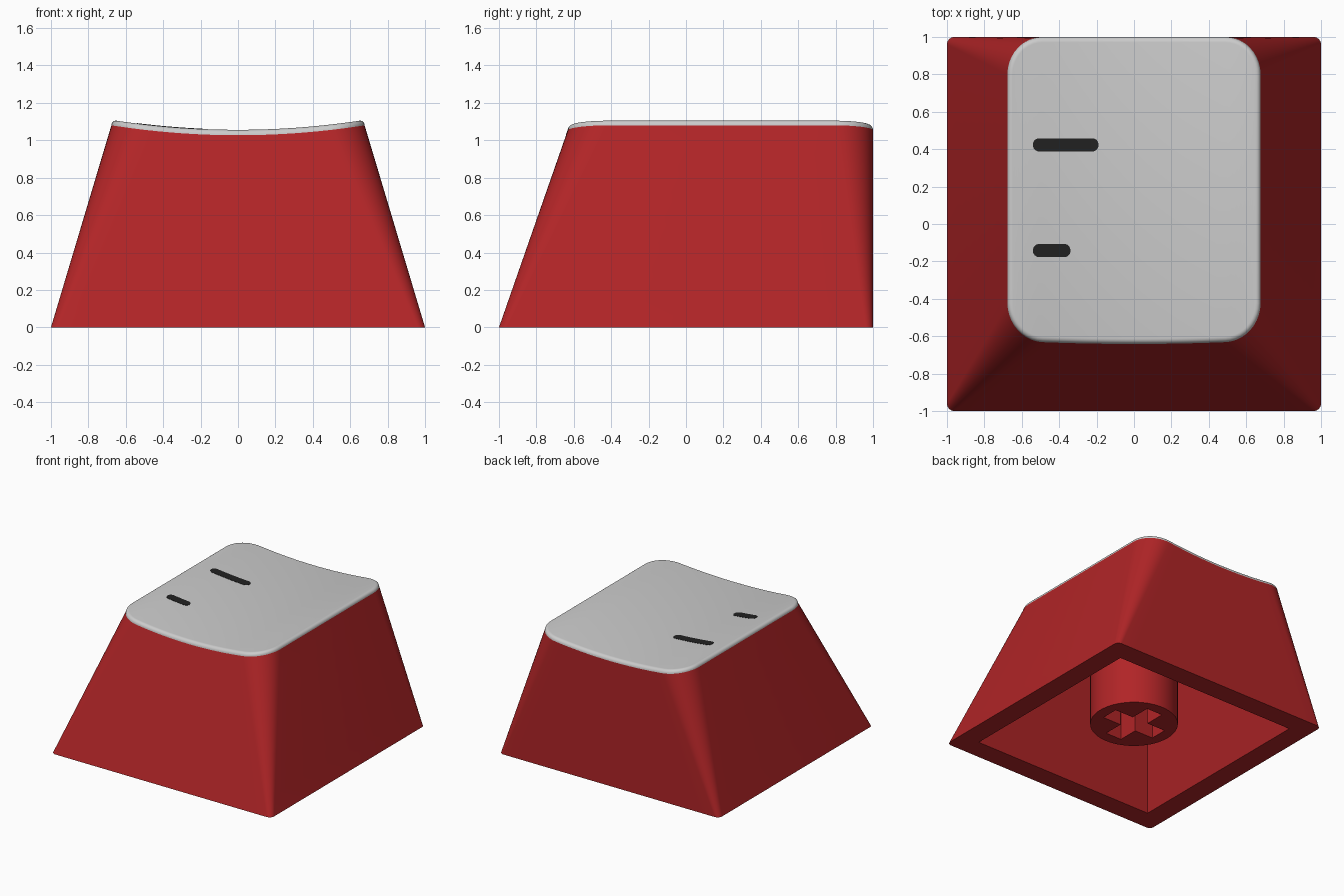
import bpy, bmesh
from math import cos, sin, pi, radians

if "Cube" in bpy.data.objects:
    bpy.data.objects.remove(bpy.data.objects["Cube"])

H = 1.08  # height of the side edges of the red body


def dish(x):
    return 1.027 + 0.053 * (x / 0.677) ** 2


def outline(x0, x1, y0, y1, r, seg=10, mid=16):
    # rounded rectangle; point i on the front pairs with point n-1-i on the back
    left = [(x0 + r - r * cos(a), r * sin(a)) for a in (pi / 2 * i / seg for i in range(seg + 1))]
    flat = [(x0 + r + (x1 - x0 - 2 * r) * i / mid, r) for i in range(1, mid)]
    half = left + flat + [(x0 + x1 - x, d) for x, d in reversed(left)]
    return ([(x, round(y0 + r - d, 6)) for x, d in half]
            + [(x, round(y1 - r + d, 6)) for x, d in reversed(half)])


def material(name, rgb):
    m = bpy.data.materials.new(name)
    m.diffuse_color = (*rgb, 1)
    m.use_nodes = True
    m.node_tree.nodes["Principled BSDF"].inputs["Base Color"].default_value = m.diffuse_color
    return m


def add_object(name, bm, mat=None):
    bmesh.ops.recalc_face_normals(bm, faces=bm.faces)
    me = bpy.data.meshes.new(name)
    bm.to_mesh(me)
    bm.free()
    ob = bpy.data.objects.new(name, me)
    bpy.context.collection.objects.link(ob)
    if mat:
        me.materials.append(mat)
    return ob


def loft(name, rings, mat=None):
    # skin the rings; a flat base gets one face, dished ends get strips along y
    bm = bmesh.new()
    vs = [[bm.verts.new(p) for p in ring] for ring in rings]
    n = len(vs[0])
    for a, b in zip(vs, vs[1:]):
        for i in range(n):
            j = (i + 1) % n
            bm.faces.new((a[i], a[j], b[j], b[i]))
    for end in (vs[0], vs[-1]):
        if all(abs(v.co.z) < 1e-6 for v in end):
            bm.faces.new(end)
            continue
        for i in range(n // 2 - 1):
            bm.faces.new((end[i], end[i + 1], end[n - 2 - i], end[n - 1 - i]))
    return add_object(name, bm, mat)


def activate(ob):
    bpy.ops.object.select_all(action='DESELECT')
    ob.select_set(True)
    bpy.context.view_layer.objects.active = ob


def smooth(ob):
    activate(ob)
    bpy.ops.object.shade_smooth_by_angle(angle=radians(32))


def cut(ob, cutter):
    cutter.hide_render = True
    mod = ob.modifiers.new("cut", 'BOOLEAN')
    mod.operation, mod.solver, mod.object = 'DIFFERENCE', 'EXACT', cutter
    activate(ob)
    bpy.ops.object.modifier_apply(modifier=mod.name)
    bpy.data.objects.remove(cutter)


def frustum(name, bottom, top):
    # six-sided block from two (x0, x1, y0, y1, z) rectangles
    bm = bmesh.new()
    a, b = ([bm.verts.new(p) for p in ((x0, y0, z), (x1, y0, z), (x1, y1, z), (x0, y1, z))]
            for x0, x1, y0, y1, z in (bottom, top))
    bm.faces.new(a)
    bm.faces.new(b)
    for i in range(4):
        j = (i + 1) % 4
        bm.faces.new((a[i], a[j], b[j], b[i]))
    return add_object(name, bm)


base = outline(-1, 1, -1, 1, 0.04)


def top_ring(inset, rise):
    # where the tapering wall meets the dished top
    ring = []
    o = inset
    for (bx, by), (tx, ty) in zip(base, outline(-0.677 + o, 0.677 - o, -0.623 + o, 1 - o, 0.2 - o)):
        t = 1
        for _ in range(8):
            t = dish(bx + (tx - bx) * t) / H
        ring.append((bx + (tx - bx) * t, by + (ty - by) * t, H * t + rise))
    return ring


red = material("red", (0.44, 0.018, 0.020))
dark = material("dark", (0.016, 0.016, 0.016))

# Hollow tapered body
rim = top_ring(0, 0)
steps = 8
walls = [[(bx + (tx - bx) * k / steps, by + (ty - by) * k / steps, tz * k / steps)
          for (bx, by), (tx, ty, tz) in zip(base, rim)] for k in range(steps + 1)]
body = loft("body", walls, red)
s = 0.1 / 0.9  # extend the cavity cutter below the floor at the same taper
cut(body, frustum("cavity_cutter",
                  (-0.83 - 0.271 * s, 0.83 + 0.271 * s, -0.83 - 0.317 * s, 0.83, -0.1),
                  (-0.559, 0.559, -0.513, 0.83, 0.9)))
smooth(body)

# Grey dished top with a rounded edge
angles = [pi / 2 * i / 6 for i in range(7)]
smooth(loft("top_plate", [top_ring(0.03 * (1 - cos(a)), 0.029 * sin(a)) for a in angles]))

# Dark bars on the top
for name, x1, y in (("long_bar", -0.19, 0.423), ("short_bar", -0.34, -0.142)):
    pts = outline(-0.54, x1, y - 0.035, y + 0.035, 0.032, 6, 8)
    smooth(loft(name, [[(px, py, dish(px) + 0.029 + dz) for px, py in pts] for dz in (-0.01, 0.002)], dark))

# Stem with a cross-shaped socket
bpy.ops.mesh.primitive_cylinder_add(vertices=64, radius=0.33, depth=0.83, location=(0, 0, 0.515))
stem = bpy.context.object
stem.name = "stem"
stem.data.materials.append(red)
for hx, hy in ((0.24, 0.072), (0.072, 0.24)):
    cut(stem, frustum("socket_cutter", (-hx, hx, -hy, hy, 0.0), (-hx, hx, -hy, hy, 0.6)))
smooth(stem)
